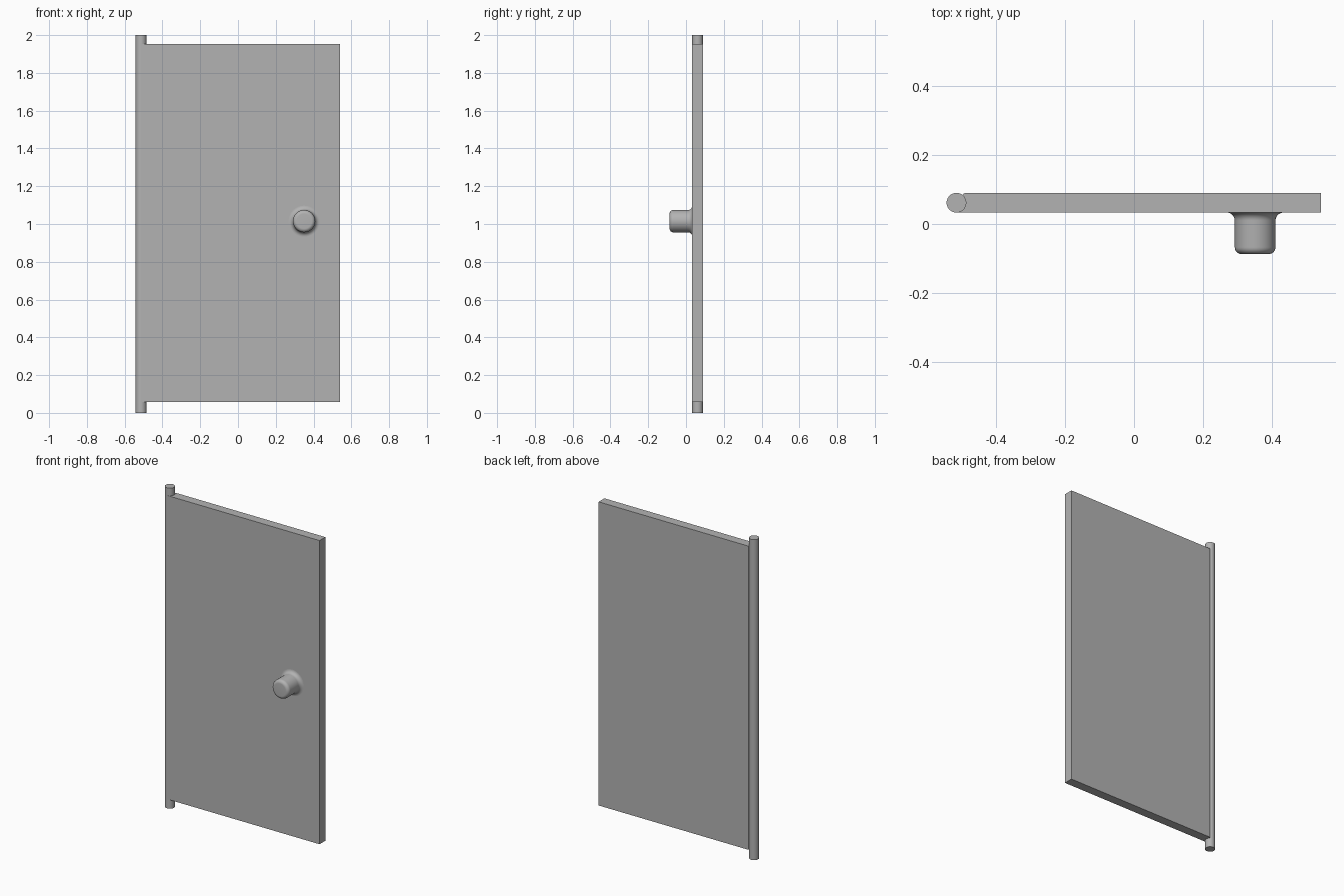
import bpy, bmesh, math
from mathutils import Matrix, Vector

cube = bpy.data.objects.get("Cube")
if cube:
    bpy.data.objects.remove(cube, do_unlink=True)

grey = bpy.data.materials.new("plain grey")
grey.use_nodes = True
colour = (0.45, 0.45, 0.45, 1)
grey.diffuse_color = colour
grey.node_tree.nodes["Principled BSDF"].inputs["Base Color"].default_value = colour

FRONT, BACK = 0.033, 0.09
HINGE = Vector((-0.513, (FRONT + BACK) / 2, 0))
HINGE_R = (BACK - FRONT) / 2


def finish(name, bm, smooth=False):
    bmesh.ops.recalc_face_normals(bm, faces=bm.faces)
    mesh = bpy.data.meshes.new(name)
    bm.to_mesh(mesh)
    bm.free()
    obj = bpy.data.objects.new(name, mesh)
    bpy.context.collection.objects.link(obj)
    mesh.materials.append(grey)
    if smooth:
        bpy.ops.object.select_all(action='DESELECT')
        obj.select_set(True)
        bpy.context.view_layer.objects.active = obj
        bpy.ops.object.shade_smooth_by_angle(angle=math.radians(35))
    return obj


def arc(cx, cy, r, start, end, steps=8):
    return [(cx + r * math.cos(math.radians(start + (end - start) * i / steps)),
             cy + r * math.sin(math.radians(start + (end - start) * i / steps)))
            for i in range(steps + 1)]


# Door panel: plan outline extruded upward, easing into the hinge at the back
bm = bmesh.new()
outline = [(HINGE.x, FRONT), (0.54, FRONT), (0.54, BACK), (-0.486, BACK),
           (-0.492, 0.088), (-0.495, 0.083), (HINGE.x, HINGE.y)]
base = bm.faces.new([bm.verts.new((x, y, 0.057)) for x, y in outline])
extruded = bmesh.ops.extrude_face_region(bm, geom=[base])["geom"]
bmesh.ops.translate(bm, vec=(0, 0, 1.895),
                    verts=[v for v in extruded if isinstance(v, bmesh.types.BMVert)])
finish("door_panel", bm)

# Hinge pin running the full height
bm = bmesh.new()
bmesh.ops.create_cone(bm, cap_ends=True, segments=48, radius1=HINGE_R, radius2=HINGE_R,
                      depth=2, matrix=Matrix.Translation(HINGE + Vector((0, 0, 1))))
finish("hinge_pin", bm, smooth=True)

# Round knob: flared foot, straight barrel and rounded end, spun about y
KNOB_R, FLARE, ROUND, TIP = 0.059, 0.023, 0.02, -0.087
profile = arc(KNOB_R + FLARE, FRONT - FLARE, FLARE, 90, 180)
profile += arc(KNOB_R - ROUND, TIP + ROUND, ROUND, 0, -90)
profile.append((0, TIP))
bm = bmesh.new()
verts = [bm.verts.new((r, y, 0)) for r, y in profile]
edges = [bm.edges.new(pair) for pair in zip(verts, verts[1:])]
bmesh.ops.spin(bm, geom=verts + edges, cent=(0, 0, 0), axis=(0, 1, 0),
               angle=math.tau, steps=48)
bmesh.ops.remove_doubles(bm, verts=bm.verts, dist=0.0001)
bmesh.ops.translate(bm, verts=bm.verts, vec=(0.35, 0, 1.015))
finish("door_knob", bm, smooth=True)
